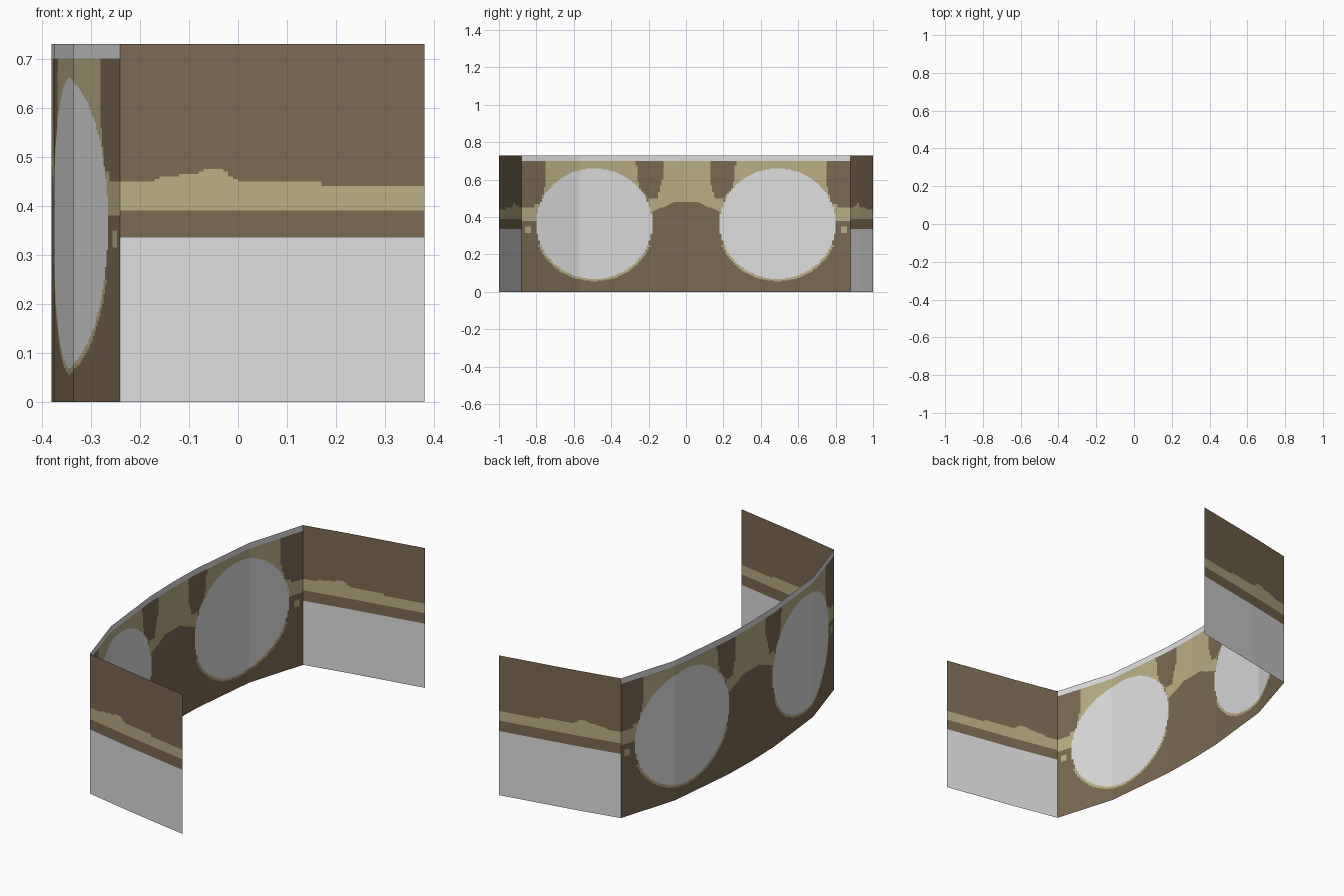
import bpy, bmesh

if "Cube" in bpy.data.objects:
    bpy.data.objects.remove(bpy.data.objects["Cube"])

HEIGHT = 0.73
ROWS = 146          # 0.005 per row
STEP = 0.01


def material(name, r, g, b):
    def linear(c):
        c /= 255
        return c / 12.92 if c <= 0.04045 else ((c + 0.055) / 1.055) ** 2.4
    m = bpy.data.materials.new(name)
    m.diffuse_color = (linear(r), linear(g), linear(b), 1)
    m.use_nodes = True
    m.node_tree.nodes["Principled BSDF"].inputs["Base Color"].default_value = m.diffuse_color
    return m


MATERIALS = [material("brown_leather", 122, 105, 81),
             material("tan_trim", 184, 173, 132),
             material("pale_grey", 220, 220, 220)]
BROWN, TAN, GREY = range(3)


def interp(points, t):
    """Piecewise linear lookup in a list of (t, value)."""
    for (t0, v0), (t1, v1) in zip(points, points[1:]):
        if t <= t1:
            return v0 + (v1 - v0) * (t - t0) / (t1 - t0)
    return points[-1][1]


def sheet(name, start, end, place, rule, flip):
    """Thin upright sheet of small cells, coloured by a rule on (s, z)."""
    cols = round((end - start) / STEP)
    bm = bmesh.new()
    s_at = lambda i: start + (end - start) * i / cols
    z_at = lambda j: HEIGHT * j / ROWS
    grid = [[bm.verts.new((*place(s_at(i)), z_at(j))) for j in range(ROWS + 1)]
            for i in range(cols + 1)]
    for i in range(cols):
        for j in range(ROWS):
            quad = [grid[i][j], grid[i + 1][j], grid[i + 1][j + 1], grid[i][j + 1]]
            face = bm.faces.new(quad[::-1] if flip else quad)
            face.material_index = rule(s_at(i + 0.5), z_at(j + 0.5))
    mesh = bpy.data.meshes.new(name)
    bm.to_mesh(mesh)
    bm.free()
    for m in MATERIALS:
        mesh.materials.append(m)
    obj = bpy.data.objects.new(name, mesh)
    bpy.context.collection.objects.link(obj)


# Front plate: bowed in plan, with two round lenses
BOW = [(0, -0.38), (0.19, -0.375), (0.57, -0.335), (0.88, -0.24)]
BRIDGE_BOTTOM = [(0, 0.48), (0.07, 0.478), (0.13, 0.45), (0.2, 0.42)]
PATCH_INNER = [(0.45, 0.17), (0.52, 0.15), (0.6, 0.125), (0.73, 0.125)]
PATCH_OUTER = [(0.5, 0.2), (0.56, 0.25), (0.62, 0.26), (0.73, 0.27)]
BROW_OUTER = [(0.45, 0.8), (0.52, 0.765), (0.6, 0.745), (0.73, 0.755)]


def front_rule(y, z):
    u = abs(y)
    if z > 0.70:
        return GREY
    d = (((u - 0.49) / 0.31) ** 2 + ((z - 0.365) / 0.295) ** 2) ** 0.5
    if d < 1:
        return GREY
    if d < 1.045 and z < 0.25:                                # lower lens rim
        return TAN
    if u < 0.2 and z > interp(BRIDGE_BOTTOM, u):              # nose bridge
        if z < 0.5 or u < interp(PATCH_INNER, z):
            return TAN
    if z > 0.5 and interp(PATCH_OUTER, z) < u < interp(BROW_OUTER, z):
        return TAN                                            # brow
    if u > 0.77 and 0.38 < z < (0.47 if u < 0.81 else 0.45):  # hinge strap
        return TAN
    if 0.825 < u < 0.86 and 0.315 < z < 0.35:                 # rivet
        return TAN
    return BROWN


sheet("front_plate", -0.88, 0.88, lambda y: (interp(BOW, abs(y)), y),
      front_rule, True)

# Side arms: splay outward toward the back, with a tan strap
SPLAY = [(-0.24, 0.88), (0.0, 0.93), (0.38, 1.0)]
STRAP_TOP = [(-0.24, 0.45), (-0.17, 0.45), (-0.16, 0.46), (-0.08, 0.465),
             (-0.06, 0.477), (-0.035, 0.477), (0.0, 0.45), (0.16, 0.45),
             (0.18, 0.44), (0.38, 0.44)]


def arm_rule(x, z):
    if z < 0.335:
        return GREY
    return TAN if 0.39 < z < interp(STRAP_TOP, x) else BROWN


for side, label in ((-1, "right"), (1, "left")):
    sheet(label + "_arm", -0.24, 0.38,
          lambda x, k=side: (x, k * interp(SPLAY, x)), arm_rule, side > 0)
